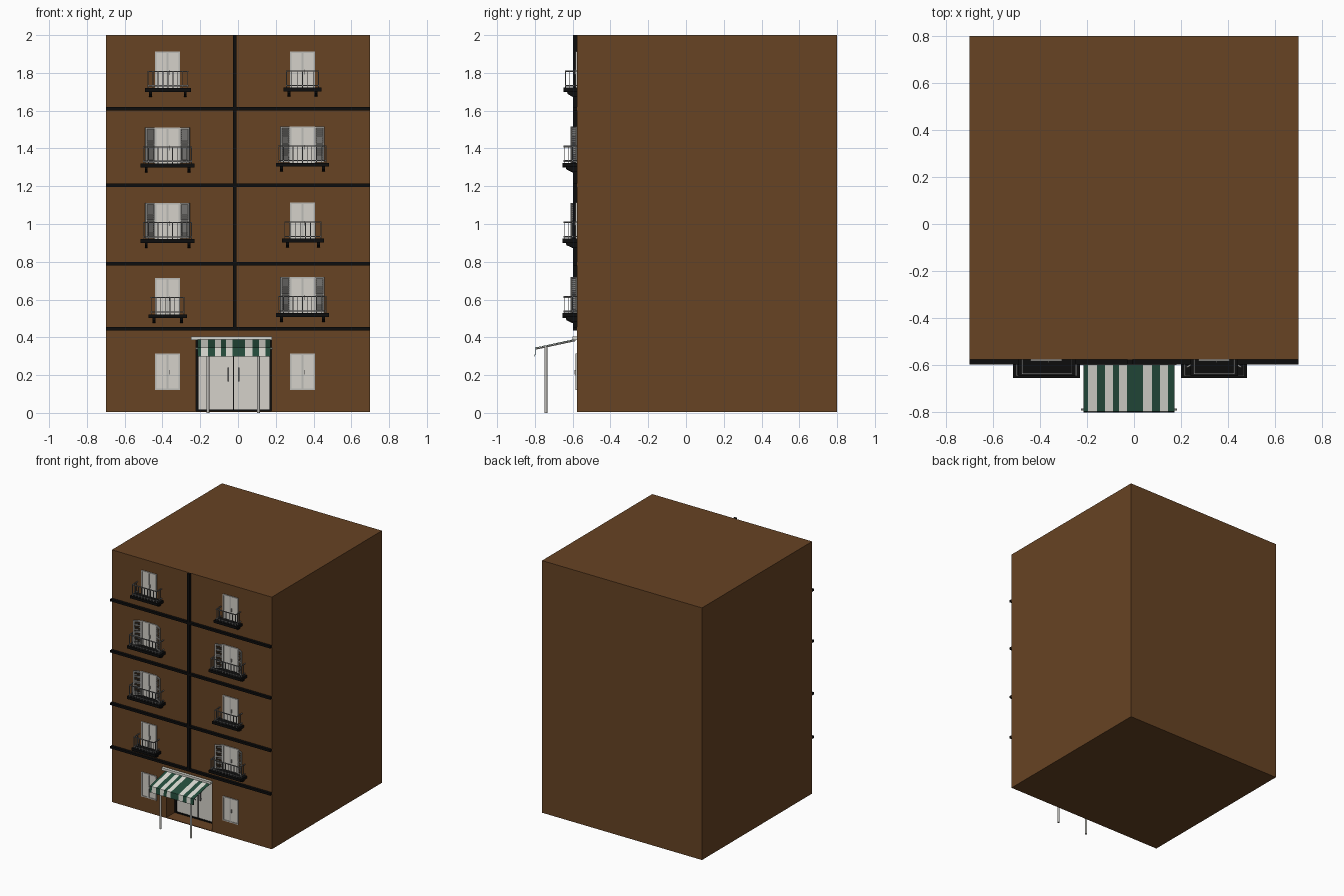
import bpy, bmesh, math
from mathutils import Matrix, Vector

if "Cube" in bpy.data.objects:
    bpy.data.objects.remove(bpy.data.objects["Cube"])


def material(name, r, g, b):
    m = bpy.data.materials.new(name)
    m.diffuse_color = (r, g, b, 1)
    m.use_nodes = True
    m.node_tree.nodes["Principled BSDF"].inputs["Base Color"].default_value = m.diffuse_color
    return m


BROWN = material("brown wall", 0.135, 0.056, 0.017)
BLACK = material("black trim", 0.004, 0.004, 0.004)
WHITE = material("awning white", 0.72, 0.72, 0.66)
GREEN = material("awning green", 0.018, 0.075, 0.046)
PANE = material("pale pane", 0.66, 0.64, 0.59)
FRAME = material("frame grey", 0.5, 0.49, 0.46)
METAL = material("rail metal", 0.2, 0.2, 0.2)

WALL = -0.577  # y of the front wall


def box(bm, x0, x1, y0, y1, z0, z1, mat=0, mx=Matrix()):
    c = Vector(((x0 + x1) / 2, (y0 + y1) / 2, (z0 + z1) / 2))
    size = Matrix.Diagonal((x1 - x0, y1 - y0, z1 - z0, 1))
    r = bmesh.ops.create_cube(bm, size=1, matrix=mx @ Matrix.Translation(c) @ size)
    for f in {f for v in r["verts"] for f in v.link_faces}:
        f.material_index = mat


def prism_x(bm, x0, x1, profile):
    """Extrude a (y, z) profile along x."""
    f = bm.faces.new([bm.verts.new((x0, y, z)) for y, z in profile])
    r = bmesh.ops.extrude_face_region(bm, geom=[f])
    verts = [g for g in r["geom"] if isinstance(g, bmesh.types.BMVert)]
    bmesh.ops.translate(bm, verts=verts, vec=(x1 - x0, 0, 0))


def rod(bm, a, b, r, sides=10):
    a, b = Vector(a), Vector(b)
    d = b - a
    mx = Matrix.Translation((a + b) / 2) @ d.to_track_quat("Z", "Y").to_matrix().to_4x4()
    bmesh.ops.create_cone(bm, cap_ends=True, segments=sides, radius1=r, radius2=r,
                          depth=d.length, matrix=mx)


def finish(name, bm, *mats):
    bmesh.ops.recalc_face_normals(bm, faces=bm.faces)
    me = bpy.data.meshes.new(name)
    bm.to_mesh(me)
    bm.free()
    for m in mats:
        me.materials.append(m)
    ob = bpy.data.objects.new(name, me)
    bpy.context.collection.objects.link(ob)
    return ob


# Main block with a recessed doorway
bm = bmesh.new()
box(bm, -0.70, 0.70, WALL, 0.80, 0.005, 2.0)
building = finish("building", bm, BROWN)
bm = bmesh.new()
box(bm, -0.222, 0.178, WALL - 0.1, -0.45, 0.010, 0.385)
cutter = finish("doorway_cutter", bm, BROWN)
cutter.hide_render = True
mod = building.modifiers.new("doorway", "BOOLEAN")
mod.operation, mod.object, mod.solver = "DIFFERENCE", cutter, "EXACT"
bpy.context.view_layer.objects.active = building
bpy.ops.object.modifier_apply(modifier=mod.name)
bpy.data.objects.remove(cutter)

# Facade bands
bm = bmesh.new()
for z in (0.446, 0.790, 1.205, 1.610):
    box(bm, -0.70, 0.70, WALL - 0.021, WALL, z - 0.009, z + 0.009)
box(bm, -0.027, -0.007, WALL - 0.020, WALL, 0.446, 2.0)
finish("facade_bands", bm, BLACK)

# Double door, black frame and handles
bm = bmesh.new()
for x0, x1, z0, z1 in ((-0.222, -0.210, 0.01, 0.385), (0.168, 0.178, 0.01, 0.385),
                       (-0.222, 0.178, 0.01, 0.018), (-0.222, 0.178, 0.373, 0.385)):
    box(bm, x0, x1, -0.475, -0.448, z0, z1)
box(bm, -0.026, -0.021, -0.467, -0.45, 0.018, 0.373)
finish("door_frame", bm, BLACK)
bm = bmesh.new()
box(bm, -0.210, -0.026, -0.465, -0.448, 0.018, 0.373)
box(bm, -0.021, 0.168, -0.465, -0.448, 0.018, 0.373)
finish("door_leaves", bm, PANE)
bm = bmesh.new()
for x in (-0.052, 0.005):
    box(bm, x - 0.004, x + 0.004, -0.485, -0.477, 0.165, 0.240)
    for z in (0.175, 0.225):
        box(bm, x - 0.003, x + 0.003, -0.478, -0.464, z, z + 0.006)
finish("door_handles", bm, METAL)

# Striped awning cloth: slope and hanging valance
edges = [-0.215, -0.195, -0.158, -0.123, -0.09, -0.064, -0.03,
         0.038, 0.077, 0.11, 0.145, 0.172]
path = [(-0.585, 0.390), (-0.797, 0.345), (-0.800, 0.298)]
bm = bmesh.new()
grid = [[bm.verts.new((x, y, z)) for y, z in path] for x in edges]
for i in range(len(edges) - 1):
    for j in range(2):
        f = bm.faces.new((grid[i][j], grid[i][j + 1], grid[i + 1][j + 1], grid[i + 1][j]))
        f.material_index = i % 2
cloth = finish("awning_cloth", bm, GREEN, WHITE)
sol = cloth.modifiers.new("thickness", "SOLIDIFY")
sol.thickness, sol.offset = 0.003, 0

# Awning case, front bar, side arms and posts
bm = bmesh.new()
box(bm, -0.250, 0.180, -0.600, WALL, 0.386, 0.405)
finish("awning_case", bm, WHITE)
bm = bmesh.new()
rod(bm, (-0.225, -0.790, 0.340), (0.182, -0.790, 0.340), 0.005)
for x in (-0.160, 0.108):
    rod(bm, (x, -0.742, 0), (x, -0.742, 0.354), 0.008, 12)
    rod(bm, (x, -0.585, 0.384), (x, -0.790, 0.340), 0.004)
finish("awning_posts", bm, FRAME)


def window(name, x0, x1, z0, z1):
    """Framed two-leaf window lying on the wall."""
    bm = bmesh.new()
    t, mid = 0.008, (x0 + x1) / 2
    box(bm, x0, x1, WALL - 0.002, WALL + 0.01, z0, z1, 1)
    for a, b in ((x0, x0 + t), (x1 - t, x1), (mid - 0.005, mid + 0.005)):
        box(bm, a, b, WALL - 0.007, WALL, z0, z1)
    for a, b in ((z0, z0 + t), (z1 - t, z1)):
        box(bm, x0, x1, WALL - 0.0065, WALL, a, b)
    box(bm, mid + 0.008, mid + 0.012, WALL - 0.012, WALL, z0 + 0.08, z0 + 0.105)
    finish(name, bm, FRAME, PANE)


def shutter(name, hinge, side, z0, z1):
    """Louvred shutter swung out from the window edge."""
    bm = bmesh.new()
    w, t, s = 0.058, 0.003, 0.008
    ang = math.radians(-30 if side > 0 else 210)
    mx = Matrix.Translation((hinge, WALL - 0.004, 0)) @ Matrix.Rotation(ang, 4, "Z")
    zm = (z0 + z1) / 2
    for a in (0, w - s):
        box(bm, a, a + s, -t, t, z0, z1, 0, mx)
    for z in (z0, zm - s / 2, z1 - s):
        box(bm, s, w - s, -t, t, z, z + s, 0, mx)
    n = 16
    for i in range(n):
        z = z0 + s + (z1 - z0 - 2 * s) * (i + 0.5) / n
        tilt = Matrix.Translation((0, 0, z)) @ Matrix.Rotation(math.radians(35 * side), 4, "X")
        box(bm, s, w - s, -0.001, 0.001, -0.0062, 0.0062, 0, mx @ tilt)
    finish(name, bm, FRAME)


def balcony(name, x0, x1, z, front):
    """Slab on two brackets with a barred railing; z is the slab top."""
    bm = bmesh.new()
    box(bm, x0, x1, front, WALL, z - 0.020, z)
    for x in (x0 + 0.022, x1 - 0.037):
        prism_x(bm, x, x + 0.015, [(WALL, z - 0.019), (front + 0.018, z - 0.019),
                                   (front + 0.022, z - 0.032), (WALL - 0.024, z - 0.047),
                                   (WALL, z - 0.047)])
    finish(name + "_slab", bm, BLACK)
    bm = bmesh.new()
    a, b, y, top, r = x0 + 0.016, x1 - 0.016, front + 0.010, z + 0.088, 0.003
    for h in (top, z + 0.012):
        box(bm, a - r, b + r, y - r, y + r, h - r, h + r)
        for x in (a, b):
            box(bm, x - r, x + r, y, WALL, h - r, h + r)
    n = round((b - a) / 0.026)
    for i in range(n + 1):
        x = a + (b - a) * i / n
        box(bm, x - 0.002, x + 0.002, y - 0.002, y + 0.002, z, top)
    for x in (a, b):
        for yy in (y + 0.022, y + 0.044):
            box(bm, x - 0.002, x + 0.002, yy - 0.002, yy + 0.002, z, top)
    finish(name + "_railing", bm, METAL)


# Ground floor windows
LEFT, RIGHT = (-0.440, -0.307), (0.274, 0.407)
window("ground_window_left", *LEFT, 0.122, 0.315)
window("ground_window_right", *RIGHT, 0.122, 0.315)

# Upper floors: opening, slab ends, slab top, slab front, shutters
floors = [
    ("first_left", LEFT, -0.475, -0.270, 0.522, -0.655, False),
    ("first_right", RIGHT, 0.200, 0.482, 0.528, -0.655, True),
    ("second_left", LEFT, -0.515, -0.230, 0.920, -0.655, True),
    ("second_right", RIGHT, 0.232, 0.455, 0.922, -0.655, False),
    ("third_left", LEFT, -0.515, -0.230, 1.320, -0.655, True),
    ("third_right", RIGHT, 0.200, 0.482, 1.324, -0.655, True),
    ("fourth_left", LEFT, -0.492, -0.250, 1.720, -0.648, False),
    ("fourth_right", RIGHT, 0.241, 0.442, 1.722, -0.648, False),
]
for name, span, x0, x1, z, front, shuttered in floors:
    window(name + "_window", *span, z - 0.010, z + 0.192)
    balcony(name + "_balcony", x0, x1, z, front)
    if shuttered:
        shutter(name + "_shutter_a", span[0], -1, z + 0.002, z + 0.192)
        shutter(name + "_shutter_b", span[1], 1, z + 0.002, z + 0.192)
